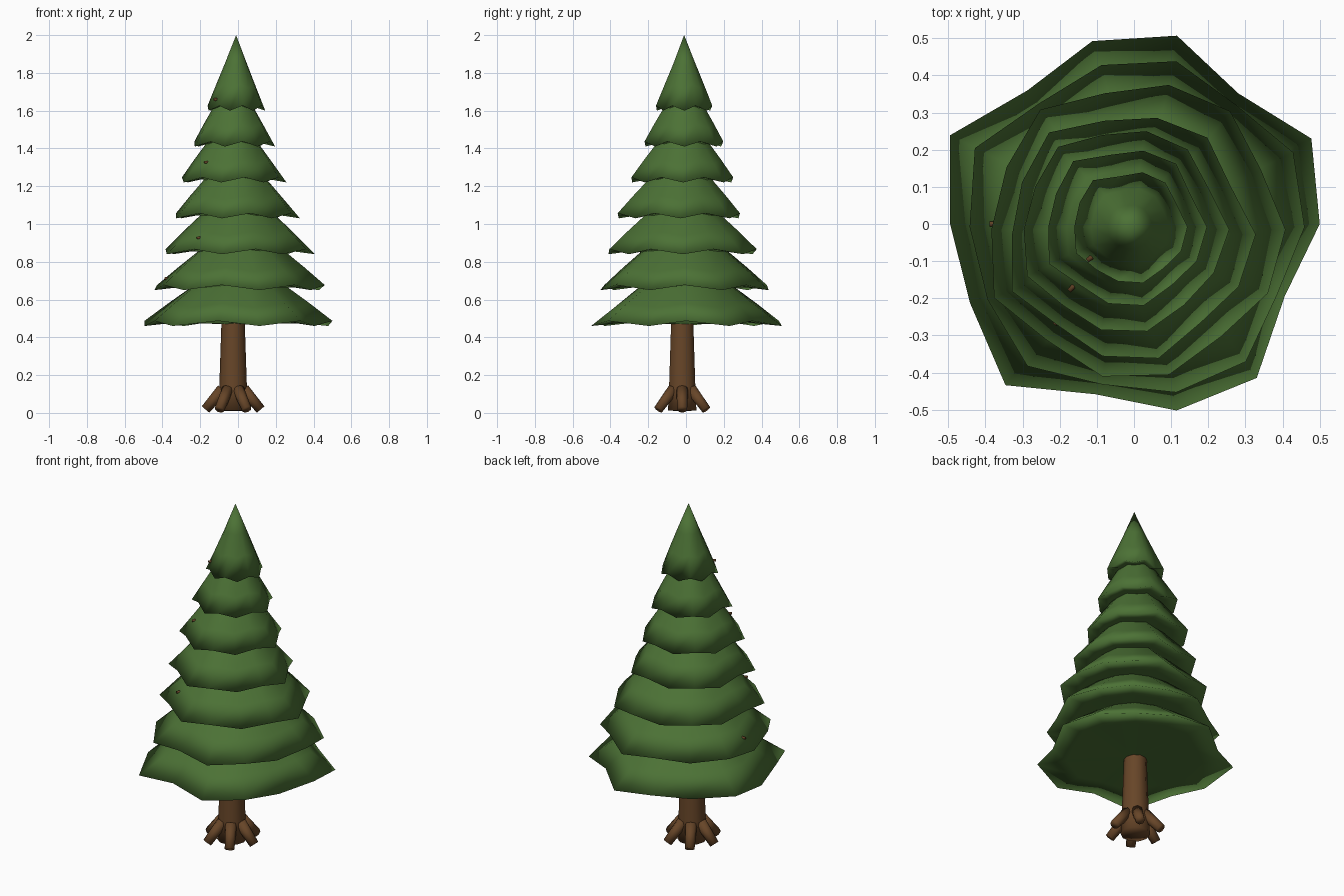
import bpy
import bmesh
import math
import random
from mathutils import Vector

random.seed(4)
if "Cube" in bpy.data.objects:
    bpy.data.objects.remove(bpy.data.objects["Cube"], do_unlink=True)


def make_material(name, rgb):
    mat = bpy.data.materials.new(name)
    mat.use_nodes = True
    mat.diffuse_color = (*rgb, 1)
    bsdf = mat.node_tree.nodes["Principled BSDF"]
    bsdf.inputs["Base Color"].default_value = (*rgb, 1)
    bsdf.inputs["Roughness"].default_value = 0.9
    return mat


green = make_material("pine green", (0.072, 0.167, 0.036))
brown = make_material("bark brown", (0.135, 0.06, 0.021))


def finish(bm, name, mat):
    """Make a smooth-shaded object from the bmesh."""
    bmesh.ops.recalc_face_normals(bm, faces=bm.faces)
    for face in bm.faces:
        face.smooth = True
    mesh = bpy.data.meshes.new(name)
    bm.to_mesh(mesh)
    bm.free()
    mesh.materials.append(mat)
    obj = bpy.data.objects.new(name, mesh)
    bpy.context.collection.objects.link(obj)
    return obj


def skin(bm, rings):
    """Bridge rings of points in order; a single point closes an end."""
    rows = [[bm.verts.new(p) for p in ring] for ring in rings]
    for a, b in zip(rows, rows[1:]):
        n = max(len(a), len(b))
        for i in range(n):
            j = (i + 1) % n
            if len(a) == 1:
                bm.faces.new((a[0], b[i], b[j]))
            elif len(b) == 1:
                bm.faces.new((a[i], a[j], b[0]))
            else:
                bm.faces.new((a[i], a[j], b[j], b[i]))


def tapered_rod(name, start, end, r1, r2, sides, mat):
    start, end = Vector(start), Vector(end)
    axis = end - start
    bm = bmesh.new()
    bmesh.ops.create_cone(bm, cap_ends=True, segments=sides,
                          radius1=r1, radius2=r2, depth=axis.length)
    bm.transform(axis.to_track_quat("Z", "Y").to_matrix().to_4x4())
    bmesh.ops.translate(bm, verts=bm.verts, vec=(start + end) / 2)
    finish(bm, name, mat)


# Foliage tiers: irregular lobed skirts with a sharp wavy rim
LOBES = [1.0, 1.06, 0.9, 1.04, 1.01, 0.92, 1.1,
         0.99, 0.98, 1.11, 0.94, 1.03, 1.06, 0.9]
N = len(LOBES)
# Radius, centre and lobe turn of each tier, from the bottom up
TIERS = [(0.5, 0, 0, 0), (0.452, 0.012, -0.008, 0),
         (0.392, 0.005, -0.015, 1), (0.325, -0.01, -0.028, 1),
         (0.272, -0.027, -0.015, 1), (0.211, -0.022, -0.008, 1),
         (0.15, -0.01, -0.008, 1)]
APEX = (-0.01, -0.01, 2.0)


def tier(index, radius, tx, ty, turn):
    z0 = 0.46 + 0.19 * index
    lobes = [LOBES[(i + turn) % N] for i in range(N)]
    if index:
        # the upper tiers are rounder
        lobes = [1 + (f - 1) * 0.65 + random.uniform(-0.02, 0.02)
                 for f in lobes]

    def ring(scale, z, lobed=1.0):
        points = []
        for i, f in enumerate(lobes):
            a = math.tau * i / N
            r = radius * scale * (1 + (f - 1) * lobed)
            lift = 0.027 * lobed * ((i + turn + 1) % 2)
            points.append((tx + r * math.cos(a), ty + r * math.sin(a),
                           z0 + z + lift))
        return points

    rings = [[(tx, ty, z0 + 0.01)], ring(0.72, 0.015, 0.6), ring(1, 0)]
    if index == len(TIERS) - 1:
        rings += [ring(0.7, 0.12, 0.7), ring(0.4, 0.24, 0.3), [APEX]]
    else:
        rings += [ring(0.76, 0.098, 0.8), ring(0.53, 0.19, 0.5),
                  ring(0.2, 0.31, 0.2), [(tx, ty, z0 + 0.34)]]
    bm = bmesh.new()
    skin(bm, rings)
    return finish(bm, f"foliage_tier_{index + 1}", green)


tiers = [tier(index, *spec) for index, spec in enumerate(TIERS)]

# Trunk with a slightly flared foot
cx, cy = -0.026, -0.02
trunk = bmesh.new()
rings = [[(cx, cy, 0.01)]]
for r, z in [(0.079, 0.012), (0.073, 0.14), (0.062, 0.47), (0.05, 0.7)]:
    rings.append([(cx + r * math.cos(math.tau * k / 10),
                   cy + r * math.sin(math.tau * k / 10), z) for k in range(10)])
rings.append([(cx, cy, 0.7)])
skin(trunk, rings)
finish(trunk, "trunk", brown)

# Roots splayed around the foot
for k in range(6):
    a = math.tau * k / 6
    c, s = math.cos(a), math.sin(a)
    tapered_rod(f"root_{k + 1}", (cx + 0.055 * c, cy + 0.055 * s, 0.125),
                (cx + 0.146 * c, cy + 0.146 * s, 0.018), 0.032, 0.026, 8, brown)

# Tiny twig tips poking out of the foliage: tier number and plan position
TWIGS = [(6, -0.115, -0.09), (4, -0.165, -0.17),
         (2, -0.205, -0.26), (1, -0.375, 0.0)]
bpy.context.view_layer.update()
for k, (index, x, y) in enumerate(TWIGS):
    hit, point, normal, face = tiers[index].ray_cast((x, y, 3), (0, 0, -1))
    if hit:
        out = Vector((x, y, 0)).normalized() * 0.014
        tapered_rod(f"twig_{k + 1}", point - out * 2, point + out,
                    0.009, 0.007, 6, brown)
